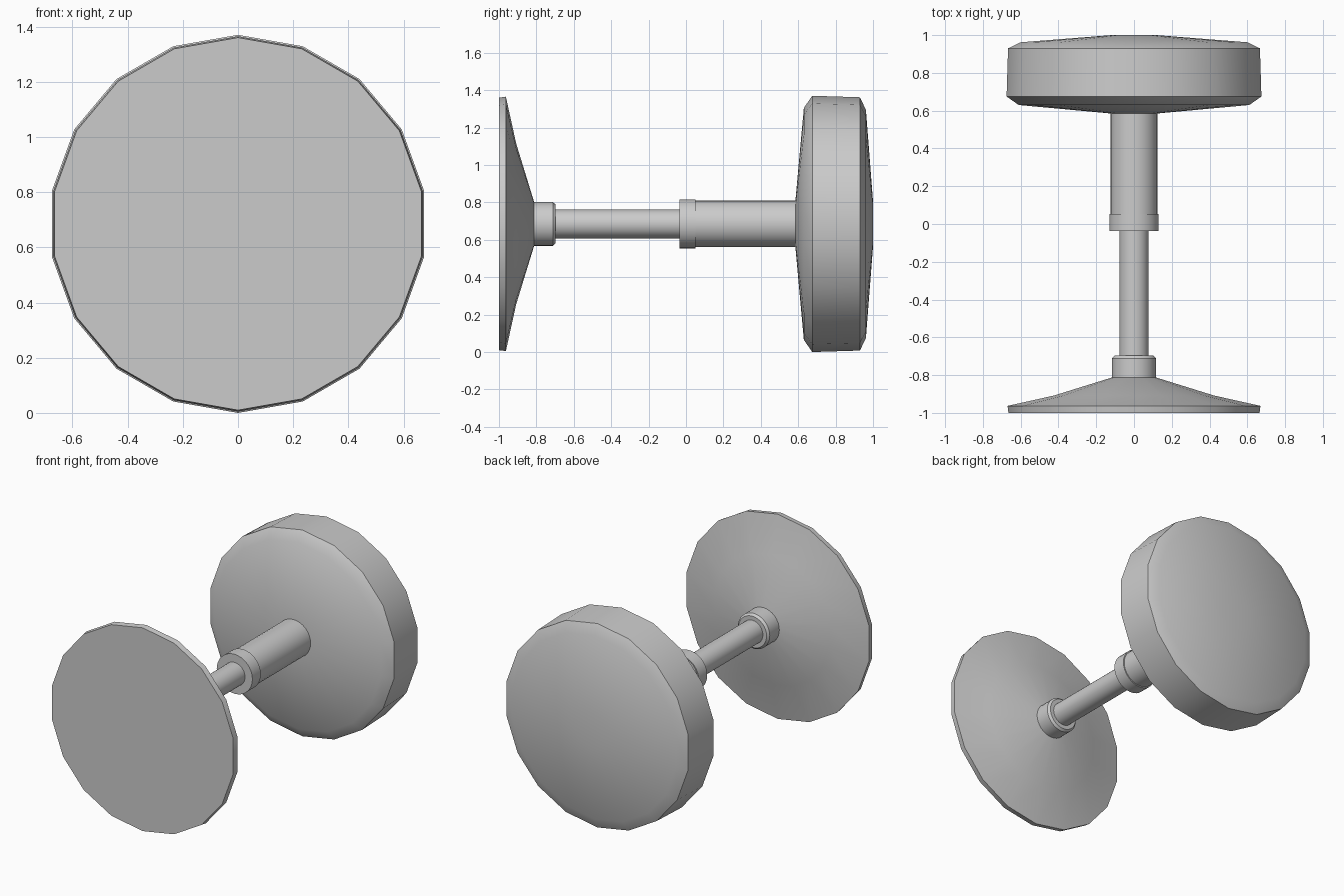
import bpy, bmesh, math

if "Cube" in bpy.data.objects:
    bpy.data.objects.remove(bpy.data.objects["Cube"])

CZ = 0.685  # height of the shared axis


def lathe(name, profile, sides):
    """Closed solid turned about the y axis from (y, radius) points."""
    bm = bmesh.new()
    rings = []
    for y, r in profile:
        ring = []
        for i in range(sides):
            a = 2 * math.pi * i / sides
            ring.append(bm.verts.new((r * math.sin(a), y, CZ + r * math.cos(a))))
        rings.append(ring)
    for a, b in zip(rings, rings[1:]):
        for i in range(sides):
            j = (i + 1) % sides
            bm.faces.new((a[i], a[j], b[j], b[i]))
    bm.faces.new(rings[0])
    bm.faces.new(rings[-1])
    bmesh.ops.recalc_face_normals(bm, faces=bm.faces)
    mesh = bpy.data.meshes.new(name)
    bm.to_mesh(mesh)
    bm.free()
    obj = bpy.data.objects.new(name, mesh)
    bpy.context.collection.objects.link(obj)
    bpy.ops.object.select_all(action='DESELECT')
    obj.select_set(True)
    bpy.context.view_layer.objects.active = obj
    bpy.ops.object.shade_smooth_by_angle(angle=math.radians(30))
    return obj


# Front dished plate with flat face
lathe("front_plate", [(-1.0, 0.675), (-0.963, 0.68), (-0.908, 0.43), (-0.812, 0.117)], 18)

# Chamfered collar behind the front plate
lathe("front_collar", [(-0.83, 0.117), (-0.712, 0.117), (-0.697, 0.104)], 32)

# Thin plunger shaft
lathe("shaft", [(-0.72, 0.077), (0.0, 0.077)], 32)

# Raised lip at the mouth of the sleeve
lathe("sleeve_lip", [(-0.036, 0.131), (0.052, 0.131)], 32)

# Thick sleeve
lathe("sleeve", [(0.04, 0.124), (0.60, 0.124)], 32)

# Thick rear disc with bevelled rims and shallow conical faces
lathe("rear_disc", [(0.585, 0.124), (0.63, 0.62), (0.675, 0.685),
                    (0.93, 0.677), (0.962, 0.61), (1.0, 0.12)], 18)
